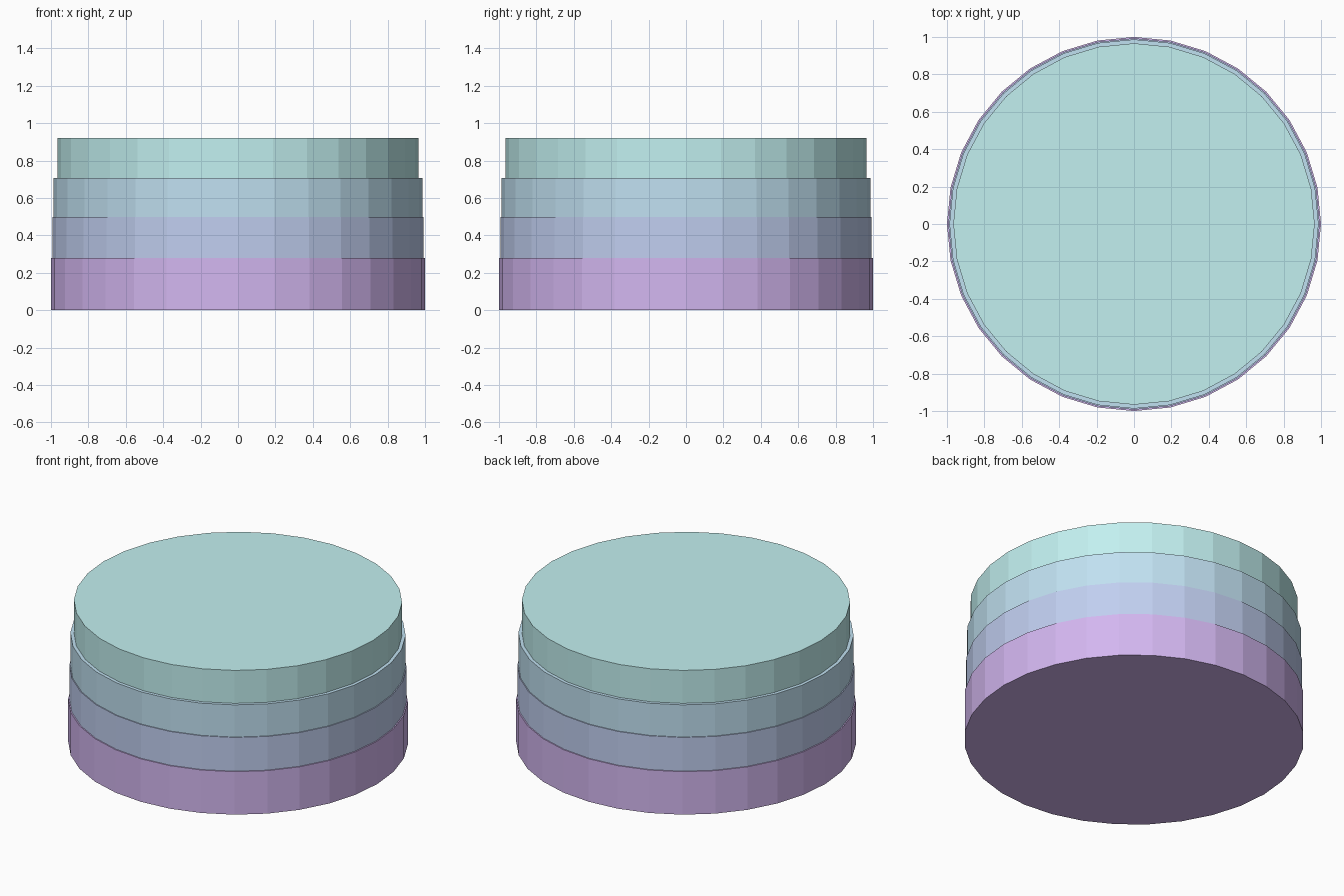
import bpy

if "Cube" in bpy.data.objects:
    bpy.data.objects.remove(bpy.data.objects["Cube"])


def disc(name, radius, z0, z1, color):
    """Flat-shaded 32-sided disc spanning z0 to z1."""
    bpy.ops.mesh.primitive_cylinder_add(
        vertices=32, radius=radius, depth=z1 - z0, location=(0, 0, (z0 + z1) / 2))
    ob = bpy.context.object
    ob.name = name
    mat = bpy.data.materials.new(name + "_color")
    mat.diffuse_color = (*color, 1)
    mat.use_nodes = True
    mat.node_tree.nodes["Principled BSDF"].inputs["Base Color"].default_value = mat.diffuse_color
    ob.data.materials.append(mat)
    return ob


# Stack of four slightly narrowing discs, bottom to top
disc("bottom_disc", 1.0, 0.0, 0.279, (0.65, 0.47, 0.87))
disc("lower_middle_disc", 0.993, 0.279, 0.498, (0.53, 0.62, 0.87))
disc("upper_middle_disc", 0.987, 0.498, 0.707, (0.53, 0.75, 0.88))
disc("top_disc", 0.966, 0.707, 0.921, (0.54, 0.87, 0.87))
